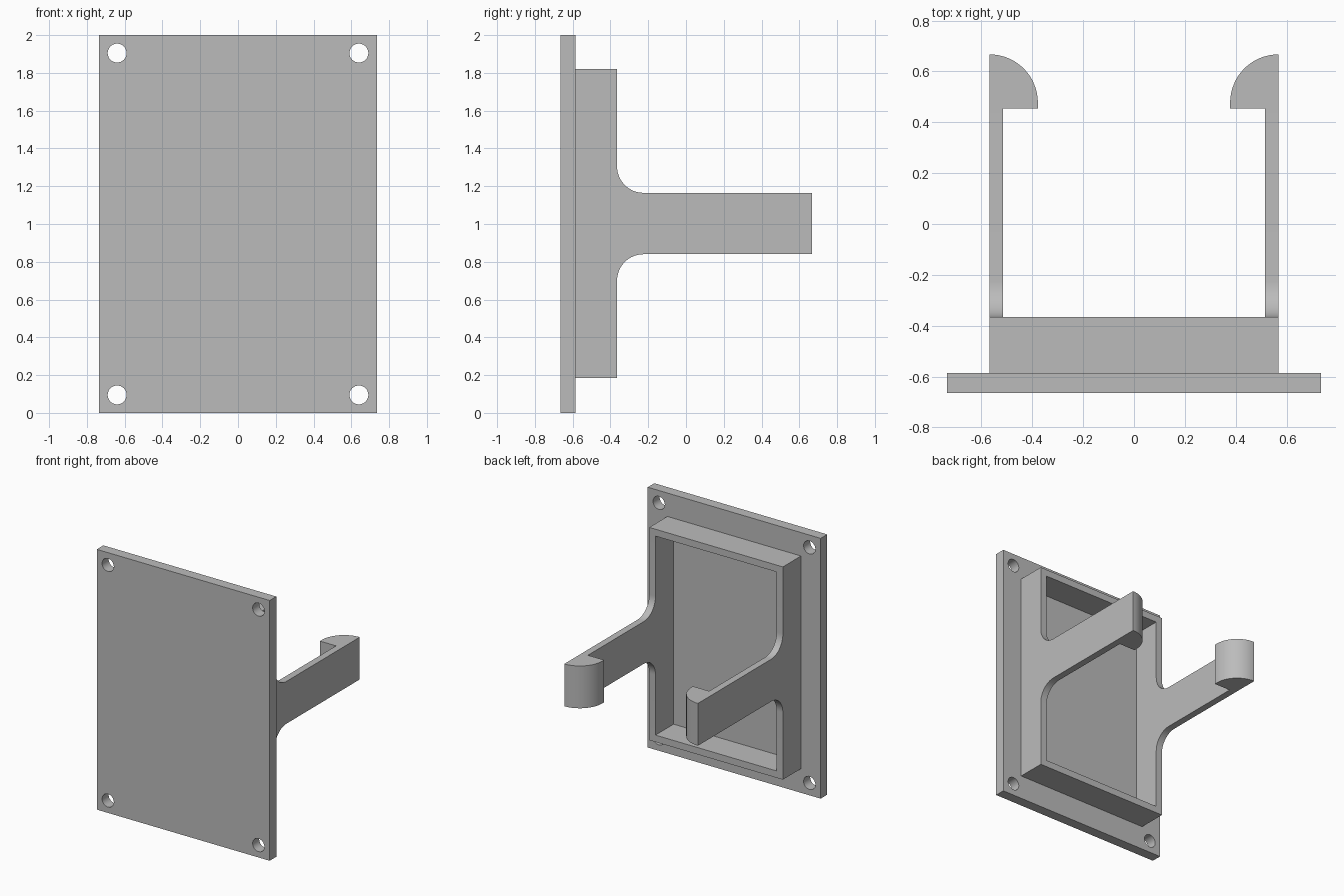
import bpy, bmesh
from math import sin, cos, pi
from mathutils import Vector

cube = bpy.data.objects.get("Cube")
if cube:
    bpy.data.objects.remove(cube, do_unlink=True)

# Single grey material
grey = bpy.data.materials.new("plain grey")
grey.use_nodes = True
colour = (0.5, 0.5, 0.5, 1)
grey.diffuse_color = colour
grey.node_tree.nodes["Principled BSDF"].inputs["Base Color"].default_value = colour

HALF_W, WALL = 0.568, 0.053          # frame half width and wall thickness
PLATE_BACK, RIM = -0.585, -0.365     # depth of plate back and frame rim
LOW, HIGH = 0.185, 1.82              # frame height range
ARM_LOW, ARM_HIGH = 0.84, 1.165
FILLET = 0.14
HOOK_Y, TIP_Y, HOOK_R = 0.455, 0.667, 0.19


def arc(cx, cy, r, a0, a1, n=16):
    return [(cx + r * cos(a0 + (a1 - a0) * i / n),
             cy + r * sin(a0 + (a1 - a0) * i / n)) for i in range(n + 1)]


def prism(name, outline, place, sweep):
    """Extrude a 2D outline, placed in space by place(u, v), along sweep."""
    bm = bmesh.new()
    face = bm.faces.new([bm.verts.new(place(u, v)) for u, v in outline])
    ext = bmesh.ops.extrude_face_region(bm, geom=[face])
    moved = [g for g in ext["geom"] if isinstance(g, bmesh.types.BMVert)]
    bmesh.ops.translate(bm, verts=moved, vec=Vector(sweep))
    bmesh.ops.recalc_face_normals(bm, faces=bm.faces)
    mesh = bpy.data.meshes.new(name)
    bm.to_mesh(mesh)
    bm.free()
    mesh.materials.append(grey)
    obj = bpy.data.objects.new(name, mesh)
    bpy.context.collection.objects.link(obj)
    return obj


def box(name, x, y, z):
    outline = [(x[0], y[0]), (x[1], y[0]), (x[1], y[1]), (x[0], y[1])]
    return prism(name, outline, lambda u, v: (u, v, z[0]), (0, 0, z[1] - z[0]))


def smooth(obj):
    bpy.ops.object.select_all(action='DESELECT')
    obj.select_set(True)
    bpy.context.view_layer.objects.active = obj
    bpy.ops.object.shade_smooth_by_angle(angle=pi / 6)


# Mounting plate with a screw hole in each corner
plate = box("mounting_plate", (-0.735, 0.735), (-0.665, PLATE_BACK), (0, 2))
bpy.context.view_layer.objects.active = plate
for x in (-0.64, 0.64):
    for z in (0.095, 1.905):
        cutter = prism("hole_cutter", arc(x, z, 0.05, 0, 2 * pi, 32)[:-1],
                       lambda u, v: (u, -0.8, v), (0, 0.4, 0))
        cutter.hide_render = True
        mod = plate.modifiers.new("screw_hole", 'BOOLEAN')
        mod.object, mod.operation, mod.solver = cutter, 'DIFFERENCE', 'EXACT'
        bpy.ops.object.modifier_apply(modifier=mod.name)
        bpy.data.objects.remove(cutter, do_unlink=True)
smooth(plate)

# Top and bottom frame rails
inner = HALF_W - WALL
for name, z in (("bottom_rail", (LOW, LOW + WALL)), ("top_rail", (HIGH - WALL, HIGH))):
    box(name, (-inner, inner), (PLATE_BACK, RIM), z)

# Side walls that flow through fillets into the long arms, with hooked tips
wall_outline = ([(PLATE_BACK, LOW), (RIM, LOW)]
                + arc(RIM + FILLET, ARM_LOW - FILLET, FILLET, pi, pi / 2)
                + [(HOOK_Y, ARM_LOW), (HOOK_Y, ARM_HIGH)]
                + arc(RIM + FILLET, ARM_HIGH + FILLET, FILLET, 1.5 * pi, pi)
                + [(RIM, HIGH), (PLATE_BACK, HIGH)])
hook_outline = [(0, HOOK_Y), (HOOK_R, HOOK_Y)] + arc(0, TIP_Y - HOOK_R, HOOK_R, 0, pi / 2)

for side, s in (("left", 1), ("right", -1)):
    smooth(prism(side + "_wall_and_arm", wall_outline,
                 lambda u, v: (s * HALF_W, u, v), (-s * WALL, 0, 0)))
    smooth(prism(side + "_hook", hook_outline,
                 lambda u, v: (s * (HALF_W - u), v, ARM_LOW), (0, 0, ARM_HIGH - ARM_LOW)))
